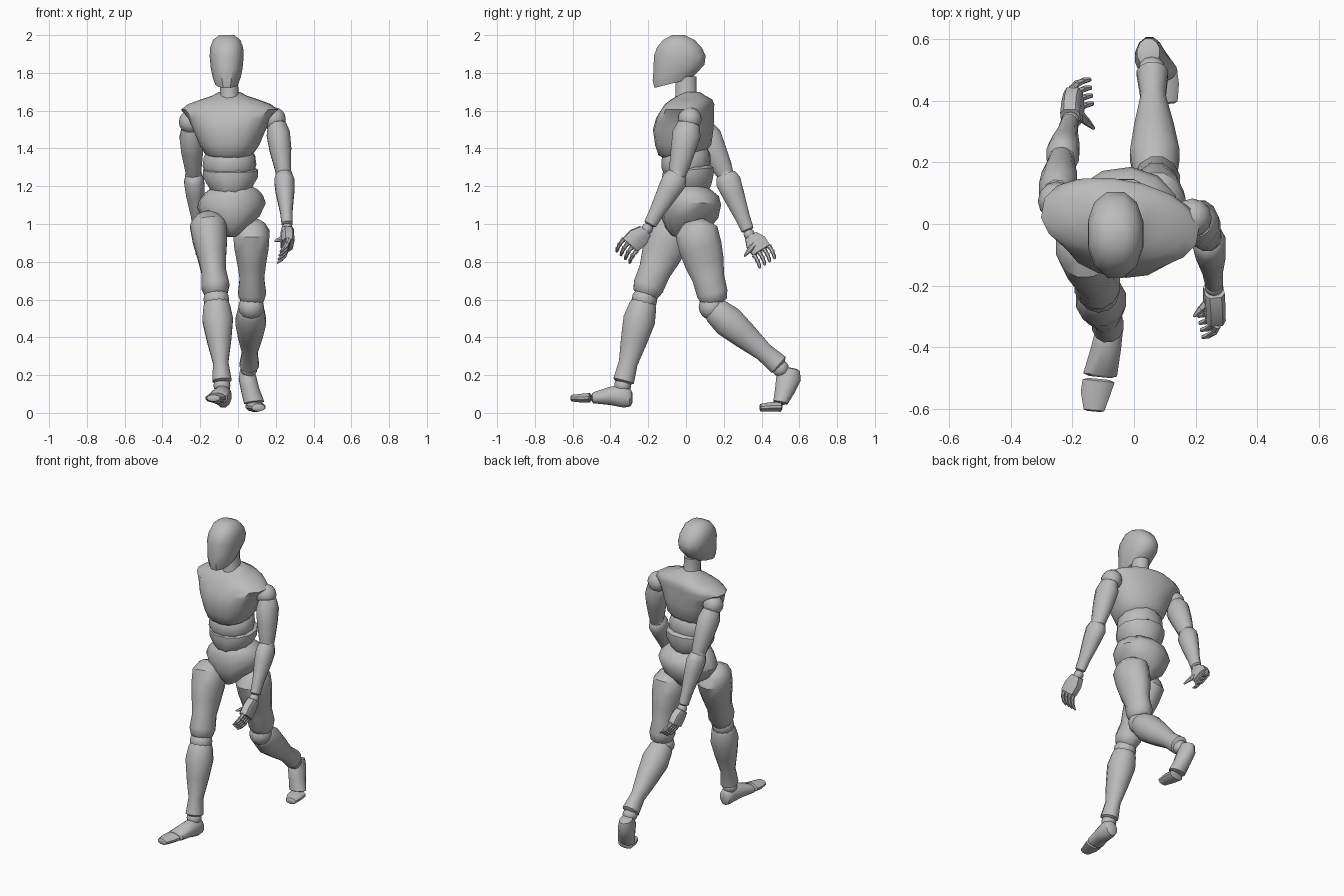
import bpy, bmesh, math
from mathutils import Vector, Matrix

cube = bpy.data.objects.get("Cube")
if cube:
    bpy.data.objects.remove(cube)

grey = bpy.data.materials.new("plain grey")
grey.use_nodes = True
COLOR = (0.5, 0.5, 0.5, 1)
grey.diffuse_color = COLOR
grey.node_tree.nodes["Principled BSDF"].inputs["Base Color"].default_value = COLOR
parts = []


def finish(name, bm):
    mesh = bpy.data.meshes.new(name)
    bmesh.ops.recalc_face_normals(bm, faces=bm.faces)
    bm.to_mesh(mesh)
    bm.free()
    mesh.materials.append(grey)
    ob = bpy.data.objects.new(name, mesh)
    bpy.context.collection.objects.link(ob)
    parts.append(ob)


def loft(name, rings, axis=None, yaw=0, sides=12, square=1.0, dome=0.25):
    """Skin elliptical rings (x, y, z, half width, half depth, slope)."""
    rings = [tuple(r) + (0,) * (6 - len(r)) for r in rings]
    w = Vector(axis or Vector(rings[-1][:3]) - Vector(rings[0][:3])).normalized()
    u = Matrix.Rotation(math.radians(yaw), 3, 'Z') @ Vector((1, 0, 0))
    u = (u - u.dot(w) * w).normalized()
    v = w.cross(u)

    def cap(r, sign):
        c = Vector(r[:3]) + w * sign * dome * min(r[3], r[4])
        return (*c, r[3] * 0.65, r[4] * 0.65, r[5])

    if dome:
        rings = [cap(rings[0], -1)] + rings + [cap(rings[-1], 1)]
    bm = bmesh.new()
    loops = []
    for x, y, z, a, b, slope in rings:
        loop = []
        for i in range(sides):
            t = math.tau * (i + 0.5) / sides
            c, s = math.cos(t), math.sin(t)
            p = math.copysign(abs(c) ** square, c) * a
            q = math.copysign(abs(s) ** square, s) * b
            loop.append(bm.verts.new(Vector((x, y, z)) + u * p + v * q + w * slope * q))
        loops.append(loop)
    for lo, hi in zip(loops, loops[1:]):
        for i in range(sides):
            j = (i + 1) % sides
            bm.faces.new((lo[i], lo[j], hi[j], hi[i]))
    bm.faces.new(loops[0])
    bm.faces.new(loops[-1])
    finish(name, bm)


def limb(name, start, end, profile, **kw):
    """Straight limb part; profile holds (fraction, half width, half depth)."""
    a, b = Vector(start), Vector(end)
    loft(name, [(*a.lerp(b, t), rx, ry) for t, rx, ry in profile], axis=b - a, **kw)


def ball(name, centre, r):
    bm = bmesh.new()
    bmesh.ops.create_uvsphere(bm, u_segments=12, v_segments=8, radius=r)
    bmesh.ops.translate(bm, vec=centre, verts=bm.verts)
    finish(name, bm)


def hand(side, wrist, knuckle, row, curl, thumb):
    """Palm, four curled three-part fingers and a thumb."""
    wrist, knuckle, row, curl = map(Vector, (wrist, knuckle, row, curl))
    reach = (knuckle - wrist).normalized()
    flat = reach.cross(row).normalized()
    bm = bmesh.new()
    for t, half in ((0.05, 0.035), (0.5, 0.056), (1.0, 0.052)):
        for sr, sf in ((-1, -0.6), (-0.6, -1), (0.6, -1), (1, -0.6),
                       (1, 0.6), (0.6, 1), (-0.6, 1), (-1, 0.6)):
            bm.verts.new(wrist.lerp(knuckle, t) + row * sr * half + flat * sf * 0.032)
    bmesh.ops.convex_hull(bm, input=bm.verts)
    finish(side + "_palm", bm)
    for i in range(4):
        k = knuckle + row * (i - 1.5) * 0.031
        joints = [k, k + reach * 0.024 + curl * 0.012]
        joints.append(joints[1] + reach * 0.01 + curl * 0.024)
        joints.append(joints[2] + curl * 0.032)
        for j, r in enumerate((.014, .013, .011)):
            limb(f"{side}_finger_{i}_{j}", joints[j], joints[j + 1],
                 [(0, r, r), (1, r * (0.85 if j < 2 else 0.4), r * 0.6)], sides=6)
    base = wrist.lerp(knuckle, 0.4) + curl * 0.015
    mid = base.lerp(Vector(thumb), 0.55)
    limb(side + "_thumb", base, mid, [(0, .02, .02), (1, .013, .013)], sides=6)
    limb(side + "_thumb_tip", mid, thumb, [(0, .014, .014), (1, .005, .005)], sides=6)


# Head and neck
loft("head", [(-.06, -.07, 1.745, .062, .10, .25), (-.06, -.055, 1.785, .077, .125, .2),
              (-.06, -.037, 1.83, .087, .139, .1), (-.06, -.033, 1.89, .093, .141),
              (-.06, -.035, 1.935, .09, .122), (-.06, -.038, 1.975, .074, .085),
              (-.06, -.04, 2.0, .04, .035)], axis=(0, 0, 1), square=0.87, dome=0)
loft("neck", [(-.045, .005, 1.63, .065, .075), (-.045, 0, 1.69, .05, .057),
              (-.05, 0, 1.78, .05, .057)], axis=(0, 0, 1), dome=0)

# Torso, with chest and hips turned opposite ways
loft("chest", [(-.045, -.02, 1.375, .13, .125, .08), (-.045, -.015, 1.42, .158, .147),
               (-.045, -.015, 1.5, .192, .157), (-.045, -.005, 1.56, .218, .149),
               (-.045, .008, 1.605, .26, .133), (-.045, .02, 1.635, .22, .125),
               (-.045, .03, 1.66, .15, .105), (-.045, .03, 1.68, .09, .07)],
     axis=(0, 0, 1), yaw=-10, sides=16, square=0.87)
loft("upper_belly", [(-.045, .005, 1.26, .125, .115, .1), (-.045, 0, 1.31, .145, .132, .1),
                     (-.045, 0, 1.36, .138, .13, .1), (-.045, 0, 1.4, .11, .11, .1)],
     axis=(0, 0, 1), yaw=-5)
loft("lower_belly", [(-.04, .01, 1.16, .095, .11, .1), (-.04, .01, 1.2, .12, .13, .1),
                     (-.04, .01, 1.25, .15, .141, .1), (-.04, .01, 1.285, .15, .14, .1),
                     (-.04, .01, 1.3, .12, .12, .1)], axis=(0, 0, 1))
loft("pelvis", [(-.035, 0, .94, .035, .08), (-.035, .01, .98, .08, .12),
                (-.035, .022, 1.03, .15, .15), (-.035, .028, 1.1, .185, .158),
                (-.035, .027, 1.145, .168, .148), (-.035, .015, 1.175, .14, .125)],
     axis=(-.06, 0, 1), yaw=8)

# Legs: hip, thigh end, knee, shin end and ankle for each side
THIGH = [(0, .075, .075), (.1, .1, .118), (.3, .094, .118), (.5, .079, .108), (.7, .067, .088),
         (.9, .077, .085), (1, .062, .07)]
SHIN = [(0, .058, .06), (.08, .073, .075), (.25, .084, .088), (.5, .067, .073),
        (.78, .042, .052), (1, .053, .058)]
LEGS = {
    "right": ((-.162, -.05, 1.035), (-.115, -.215, .63), (-.115, -.22, .6),
              (-.085, -.33, .17), (-.085, -.335, .145)),
    "left": ((.07, .045, 1.0), (.075, .15, .59), (.07, .135, .56),
             (.06, .49, .255), (.058, .5, .235)),
}
for side, (hip, thigh_end, knee, shin_end, ankle) in LEGS.items():
    limb(side + "_thigh", hip, thigh_end, THIGH)
    ball(side + "_knee", knee, .068)
    limb(side + "_shin", knee, shin_end, SHIN)
    ball(side + "_ankle", ankle, .045)

loft("right_foot", [(-.075, -.295, .08, .038, .048), (-.078, -.33, .09, .045, .064),
                    (-.09, -.4, .09, .05, .05), (-.11, -.49, .08, .057, .03)],
     axis=(-.1, -1, 0))
loft("right_toes", [(-.115, -.51, .08, .054, .026), (-.125, -.55, .078, .05, .024),
                    (-.13, -.605, .078, .035, .018)], axis=(-.1, -1, 0))
loft("left_foot", [(.047, .558, .23, .038, .047), (.05, .543, .185, .048, .068),
                   (.065, .524, .12, .05, .055), (.085, .5, .055, .055, .04)],
     axis=(.12, -.2, -1), dome=.15)
loft("left_toes", [(.09, .5, .033, .052, .028), (.098, .45, .032, .05, .026),
                   (.108, .395, .028, .035, .02)], axis=(.1, -1, 0))

# Arms
UPPER_ARM = [(0, .05, .06), (.2, .064, .078), (.5, .06, .068), (.85, .046, .055), (1, .04, .045)]
FOREARM = [(0, .045, .055), (.12, .055, .069), (.35, .051, .06), (.75, .034, .042), (1, .03, .035)]
ARMS = {
    "left": ((.19, .02, 1.555), (.206, .015, 1.53), (.243, -.045, 1.26),
             (.26, -.19, 1.0), (.26, -.205, .975)),
    "right": ((-.25, .075, 1.54), (-.25, .09, 1.51), (-.235, .21, 1.26),
              (-.21, .325, .97), (-.207, .335, .945)),
}
for side, (shoulder, upper, elbow, fore_end, wrist) in ARMS.items():
    ball(side + "_shoulder", shoulder, .063)
    limb(side + "_upper_arm", upper, elbow, UPPER_ARM)
    ball(side + "_elbow", elbow, .045)
    limb(side + "_forearm", elbow, fore_end, FOREARM)
    ball(side + "_wrist", wrist, .03)

hand("left", (.26, -.21, .97), (.262, -.295, .89), (.15, -.74, .64),
     (-.7, -.2, -.65), (.195, -.3, .91))
hand("right", (-.207, .34, .94), (-.195, .4, .86), (-.1, .84, .53),
     (.8, .15, -.6), (-.13, .31, .83))

# Smooth shading with crisp rims
for ob in parts:
    ob.select_set(True)
bpy.context.view_layer.objects.active = parts[0]
bpy.ops.object.shade_smooth_by_angle(angle=math.radians(40))
